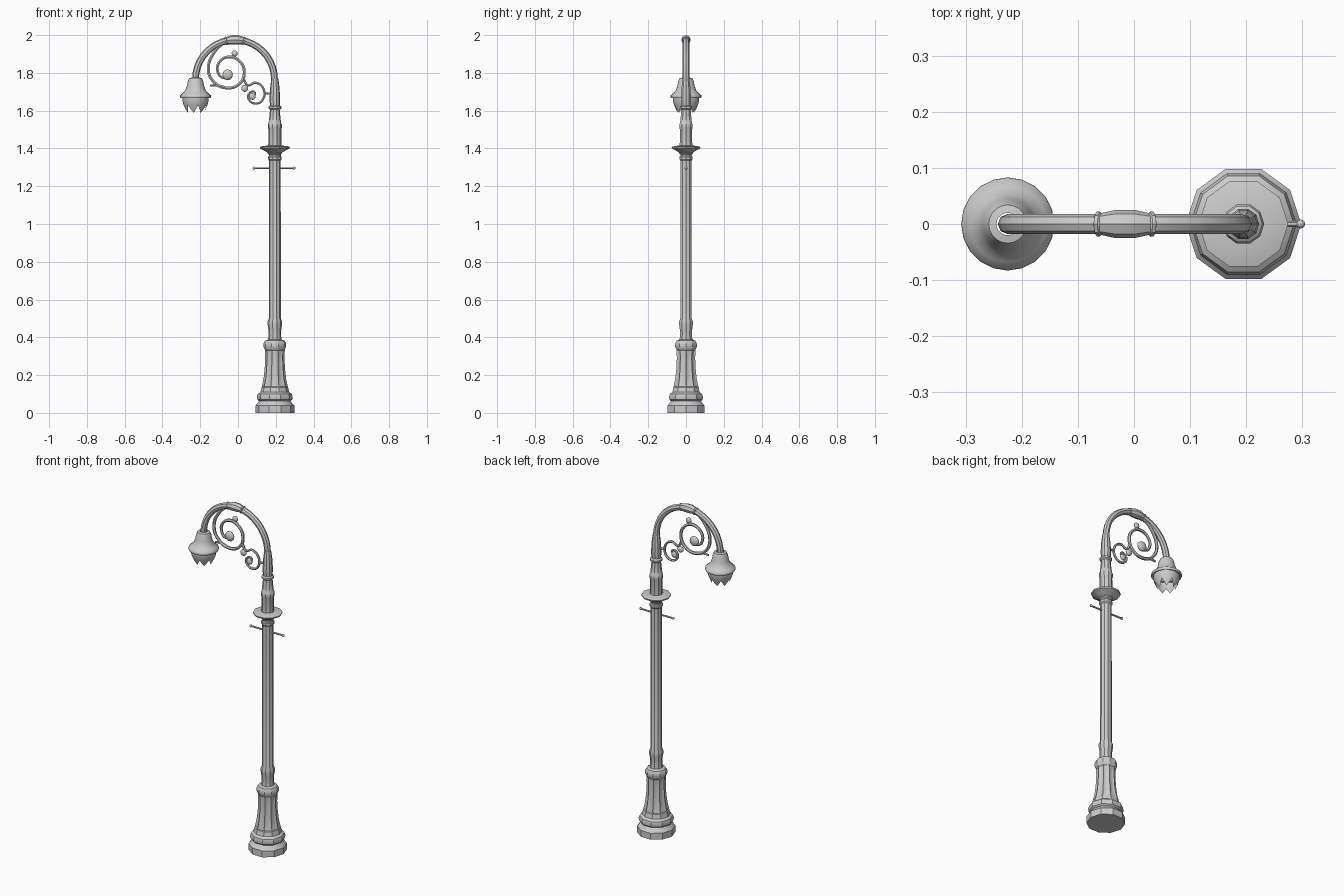
import bpy, bmesh, math
from math import sin, cos, pi

if "Cube" in bpy.data.objects:
    bpy.data.objects.remove(bpy.data.objects["Cube"])

PX = 0.195   # post axis
LX = -0.225  # lamp axis


def finish(obj, angle=30):
    bpy.ops.object.select_all(action='DESELECT')
    obj.select_set(True)
    bpy.context.view_layer.objects.active = obj
    bpy.ops.object.shade_smooth_by_angle(angle=math.radians(angle))
    return obj


def lathe(name, profile, x, n, caps=True, flutes=None, angle=30):
    """Revolve (radius, z) points; flutes = (first ring, last ring) of recessed panels."""
    bm = bmesh.new()
    rings = [[bm.verts.new((x + r * cos(2 * pi * i / n), r * sin(2 * pi * i / n), z))
              for i in range(n)] for r, z in profile]
    cols = [[] for _ in range(n)]
    for k in range(len(rings) - 1):
        a, b = rings[k], rings[k + 1]
        for i in range(n):
            j = (i + 1) % n
            f = bm.faces.new((a[i], a[j], b[j], b[i]))
            if flutes and flutes[0] <= k < flutes[1]:
                cols[i].append(f)
    if caps:
        bm.faces.new(rings[0][::-1])
        bm.faces.new(rings[-1])
    bm.normal_update()
    for col in cols:
        if col:
            bmesh.ops.inset_region(bm, faces=col, thickness=0.007, depth=-0.004)
    bmesh.ops.recalc_face_normals(bm, faces=bm.faces)
    me = bpy.data.meshes.new(name)
    bm.to_mesh(me)
    bm.free()
    obj = bpy.data.objects.new(name, me)
    bpy.context.collection.objects.link(obj)
    return finish(obj, angle)


def tube(name, pts, bevel, res=1, smooth=True):
    """Sweep a round section along (x, z, radius factor) points in the y = 0 plane."""
    cu = bpy.data.curves.new(name, 'CURVE')
    cu.dimensions = '3D'
    cu.bevel_depth = bevel
    cu.bevel_resolution = res
    cu.use_fill_caps = True
    cu.resolution_u = 5
    if smooth:
        sp = cu.splines.new('BEZIER')
        sp.bezier_points.add(len(pts) - 1)
        for p, (x, z, r) in zip(sp.bezier_points, pts):
            p.co = (x, 0, z)
            p.radius = r
            p.handle_left_type = p.handle_right_type = 'AUTO'
    else:
        sp = cu.splines.new('POLY')
        sp.points.add(len(pts) - 1)
        for p, (x, z, r) in zip(sp.points, pts):
            p.co = (x, 0, z, 1)
            p.radius = r
    obj = bpy.data.objects.new(name, cu)
    bpy.context.collection.objects.link(obj)
    bpy.ops.object.select_all(action='DESELECT')
    obj.select_set(True)
    bpy.context.view_layer.objects.active = obj
    bpy.ops.object.convert(target='MESH')
    return finish(bpy.context.object, 40)


def ball(name, x, z, r, flat=1.0):
    bpy.ops.mesh.primitive_uv_sphere_add(segments=10, ring_count=6, radius=r, location=(x, 0, z))
    obj = bpy.context.object
    obj.name = name
    obj.scale.y = flat
    return finish(obj, 60)


# Fluted pedestal
lathe("pedestal", [(.103, 0), (.103, .038), (.088, .055), (.083, .062), (.092, .07), (.095, .085),
                   (.09, .1), (.076, .11), (.07, .135), (.06, .18), (.054, .23), (.051, .29),
                   (.053, .335), (.06, .35), (.06, .368), (.052, .382), (.036, .388)],
      PX, 10, flutes=(8, 12))

# Shaft with lower and upper collars
lathe("shaft", [(.037, .38), (.033, .41), (.034, .44), (.038, .465), (.038, .485), (.032, .5),
                (.031, 1.335), (.036, 1.342), (.036, 1.355), (.032, 1.36), (.032, 1.368),
                (.038, 1.374), (.038, 1.385)], PX, 10)

# Flared disc
lathe("disc", [(.038, 1.378), (.055, 1.388), (.078, 1.4), (.08, 1.408), (.066, 1.412),
               (.036, 1.416)], PX, 10)

# Tapered neck with rings
lathe("neck", [(.035, 1.41), (.034, 1.5), (.037, 1.51), (.037, 1.528), (.033, 1.535),
               (.028, 1.58), (.026, 1.605), (.034, 1.612), (.034, 1.622), (.026, 1.628),
               (.027, 1.645), (.028, 1.66), (.025, 1.72), (.02, 1.76), (.017, 1.775)], PX, 10)

# Crossbar with knob ends
tube("crossbar", [(.08, 1.296, 1), (.3, 1.296, 1)], .005, 1, False)
for i, x in enumerate((.085, .297)):
    ball(f"crossbar_knob_{i}", x, 1.296, .008)

# Arched arm
CX, CZ, R = -.016, 1.766, .209
arc = lambda a, r: (CX + R * cos(a), CZ + R * sin(a), r)
tube("arm", [(PX - .002, 1.7, 1)] + [arc(pi * i / 20, 1) for i in range(21)] + [(LX, 1.74, 1)],
     .018, 2, False)

# Swollen collar at the top of the arch
tube("arm_collar", [arc(pi / 2 + t, r) for t, r in
                    ((-.25, 1), (-.245, 1.22), (-.215, 1.22), (-.205, 1.08), (-.08, 1.4), (.08, 1.4),
                     (.205, 1.08), (.215, 1.22), (.245, 1.22), (.25, 1))], .018, 2, False)

# Lamp hood
lathe("lamp_hood", [(.02, 1.775), (.034, 1.772), (.041, 1.755), (.046, 1.73), (.054, 1.708),
                    (.068, 1.692), (.081, 1.682), (.083, 1.674), (.08, 1.667), (.066, 1.672)],
      LX, 20, caps=False, angle=50)

# Petal shade: bowl with a jagged lower rim
n = 28
bm = bmesh.new()
rows = []
for k, (r, z) in enumerate([(.07, 1.678), (.07, 1.655), (.064, 1.632), (.052, 1.605)]):
    row = []
    for i in range(n):
        a = 2 * pi * i / n
        tip = (-.017, 0, .022, 0)[i % 4] if k == 3 else 0
        rr = r + tip * .45
        row.append(bm.verts.new((LX + rr * cos(a), rr * sin(a), z + tip)))
    rows.append(row)
for a, b in zip(rows, rows[1:]):
    for i in range(n):
        j = (i + 1) % n
        bm.faces.new((b[i], b[j], a[j], a[i]))
me = bpy.data.meshes.new("petal_shade")
bm.to_mesh(me)
bm.free()
shade = bpy.data.objects.new("petal_shade", me)
bpy.context.collection.objects.link(shade)
finish(shade, 50)

# Large scroll with its centre boss and bud
tube("large_scroll", [(-.07, 1.965, 1), (-.125, 1.91, 1), (-.157, 1.83, 1), (-.135, 1.76, 1),
                      (-.06, 1.72, 1), (.01, 1.745, 1), (.033, 1.81, 1), (.005, 1.865, 1),
                      (-.05, 1.885, 1), (-.1, 1.855, .9), (-.107, 1.805, .9), (-.08, 1.775, .8),
                      (-.055, 1.785, .8)], .009)
ball("large_scroll_boss", -.055, 1.79, .029, .6)
ball("large_scroll_bud", -.018, 1.903, .017, .7)
tube("large_scroll_tail", [(-.06, 1.72, .9), (-.115, 1.735, .8), (-.148, 1.732, .6)], .009)

# Small scroll with boss, joining bead and link to the post
tube("small_scroll", [(.03, 1.77, 1), (.05, 1.735, 1), (.095, 1.748, 1), (.135, 1.715, 1),
                      (.132, 1.66, 1), (.095, 1.638, 1), (.057, 1.66, 1), (.062, 1.695, .9),
                      (.09, 1.697, .8), (.085, 1.675, .8)], .007)
ball("small_scroll_boss", .076, 1.675, .018, .6)
ball("scroll_bead", .036, 1.718, .019, .7)
tube("scroll_link", [(.135, 1.69, 1), (PX, 1.69, 1)], .006, 1, False)
